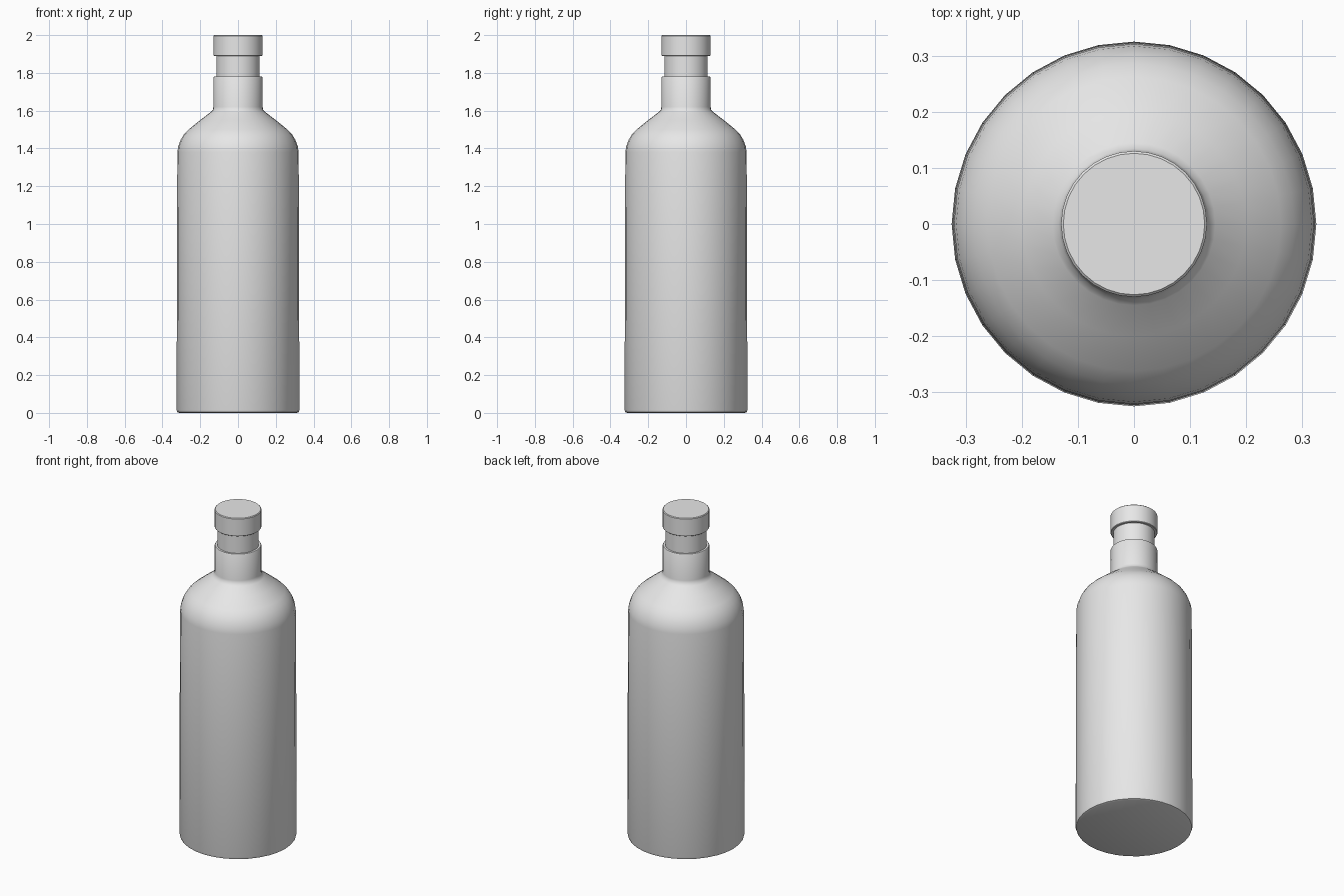
import bpy
import bmesh
import math

cube = bpy.data.objects.get("Cube")
if cube:
    bpy.data.objects.remove(cube, do_unlink=True)

SIDES = 32

grey = bpy.data.materials.new("plain grey")
grey.use_nodes = True
grey.diffuse_color = (0.8, 0.8, 0.8, 1)
grey.node_tree.nodes["Principled BSDF"].inputs["Base Color"].default_value = (0.8, 0.8, 0.8, 1)


def lathe(name, profile):
    """Spin (radius, height) points around z and cap both ends."""
    bm = bmesh.new()
    rings = []
    for r, z in profile:
        angles = [2 * math.pi * i / SIDES for i in range(SIDES)]
        rings.append([bm.verts.new((r * math.cos(a), r * math.sin(a), z)) for a in angles])
    for low, high in zip(rings, rings[1:]):
        for i in range(SIDES):
            j = (i + 1) % SIDES
            bm.faces.new((low[i], low[j], high[j], high[i]))
    bm.faces.new(rings[0][::-1])
    bm.faces.new(rings[-1])
    mesh = bpy.data.meshes.new(name)
    bm.to_mesh(mesh)
    bm.free()
    mesh.materials.append(grey)
    obj = bpy.data.objects.new(name, mesh)
    bpy.context.collection.objects.link(obj)
    bpy.ops.object.select_all(action="DESELECT")
    obj.select_set(True)
    bpy.context.view_layer.objects.active = obj
    bpy.ops.object.shade_smooth_by_angle(angle=math.radians(40))
    return obj


# Bottle: rounded foot, slightly tapered wall, domed shoulder, neck
lathe("bottle_body", [
    (0.311, 0), (0.321, 0.004), (0.325, 0.016),
    (0.323, 1.0), (0.321, 1.38), (0.317, 1.41), (0.304, 1.445),
    (0.286, 1.475), (0.262, 1.50), (0.20, 1.55),
    (0.145, 1.592), (0.134, 1.603), (0.13, 1.62),
    (0.13, 1.775), (0.127, 1.78),
])

# Stopper: narrow stem seated in the neck, wider cap on top
lathe("stopper", [
    (0.115, 1.74), (0.115, 1.89), (0.127, 1.89), (0.13, 1.893),
    (0.13, 1.996), (0.126, 2.0),
])
